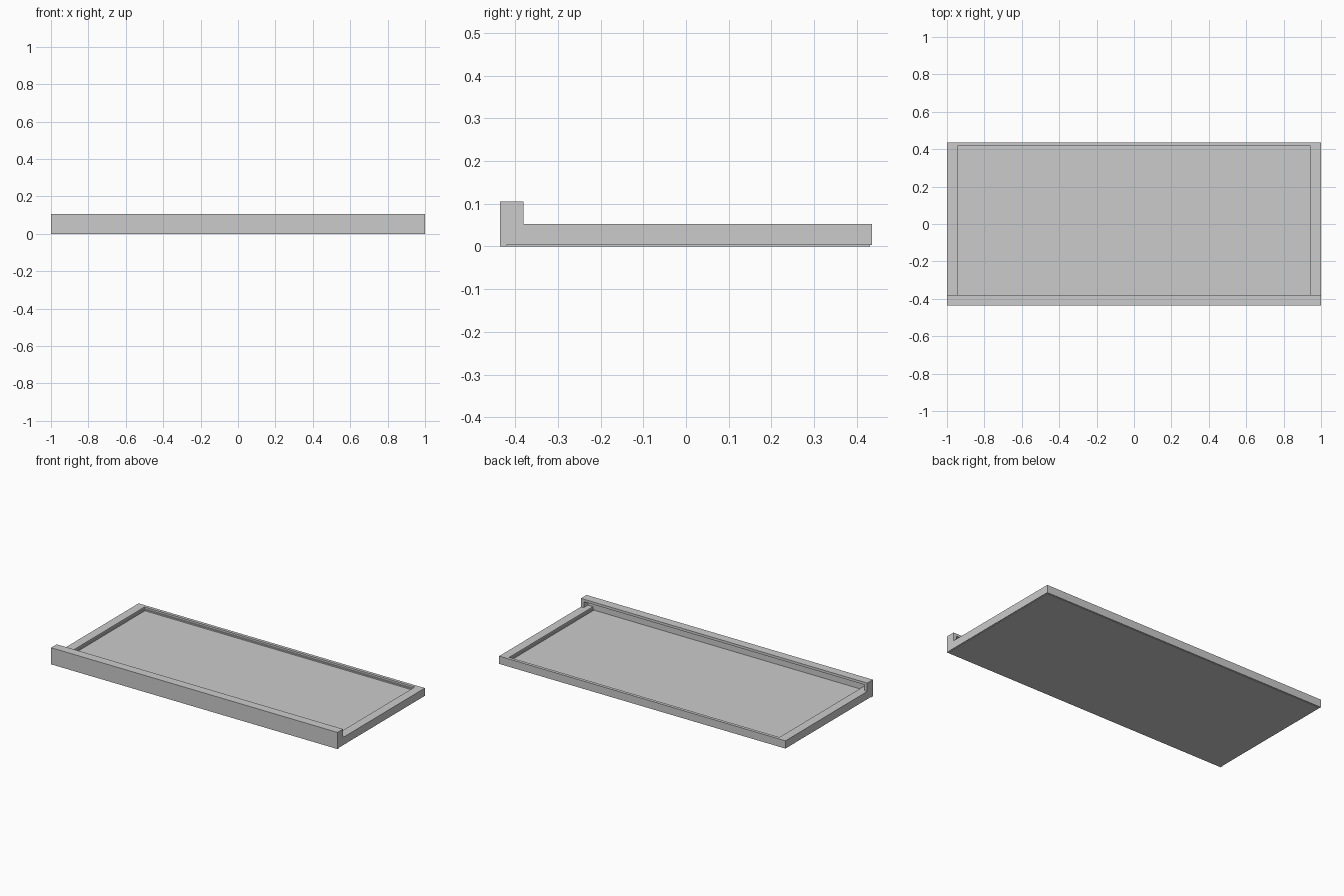
import bpy, bmesh

if "Cube" in bpy.data.objects:
    bpy.data.objects.remove(bpy.data.objects["Cube"])

W, D = 1.0, 0.436          # half width, half depth
RAIL_TOP, LIP_TOP = 0.052, 0.105
LIP_BACK = -0.38           # inner edge of the raised front lip
SIDE, BACK, SKIN = 0.056, 0.02, 0.016
FLOOR, STEP = 0.032, 0.007


def boxes(name, spans):
    """One object made of boxes given as (x0, x1, y0, y1, z0, z1)."""
    bm = bmesh.new()
    for x0, x1, y0, y1, z0, z1 in spans:
        made = bmesh.ops.create_cube(bm, size=1)
        for v in made["verts"]:
            v.co = ((x0 + x1) / 2 + v.co.x * (x1 - x0),
                    (y0 + y1) / 2 + v.co.y * (y1 - y0),
                    (z0 + z1) / 2 + v.co.z * (z1 - z0))
    mesh = bpy.data.meshes.new(name)
    bm.to_mesh(mesh)
    bm.free()
    obj = bpy.data.objects.new(name, mesh)
    bpy.context.collection.objects.link(obj)
    return obj


def mirror_x(obj):
    obj.modifiers.new("mirror", "MIRROR").use_axis = (True, False, False)


# Flat panel forming the floor and underside
boxes("floor_panel", [(-W + 0.005, W - 0.005, -D + SKIN, D - 0.005, 0, FLOOR)])

# Side rails run the full depth, inside the hollow lip too
mirror_x(boxes("side_rail", [(W - SIDE, W, -D + SKIN, D, 0.003, RAIL_TOP)]))

# Back rail between the side rails
boxes("back_rail", [(-W + SIDE, W - SIDE, D - BACK, D, 0.003, RAIL_TOP)])

# Small ledge around the floor, just below the rail tops
ledge_top = FLOOR + 0.008
mirror_x(boxes("side_ledge", [(W - SIDE - STEP, W - SIDE, -D + SKIN,
                               D - BACK, FLOOR - 0.01, ledge_top)]))
boxes("back_ledge", [(-W + SIDE + STEP, W - SIDE - STEP,
                      D - BACK - STEP, D - BACK, FLOOR - 0.01, ledge_top)])

# Raised front lip: thin front wall with a top that overhangs the floor
boxes("front_wall", [(-W, W, -D, -D + SKIN, 0, LIP_TOP)])
boxes("lip_top", [(-W, W, -D + SKIN, LIP_BACK, LIP_TOP - 0.016, LIP_TOP)])

# End caps closing the hollow lip
mirror_x(boxes("lip_end", [(W - 0.02, W, -D + SKIN, LIP_BACK,
                            RAIL_TOP, LIP_TOP - 0.016)]))
